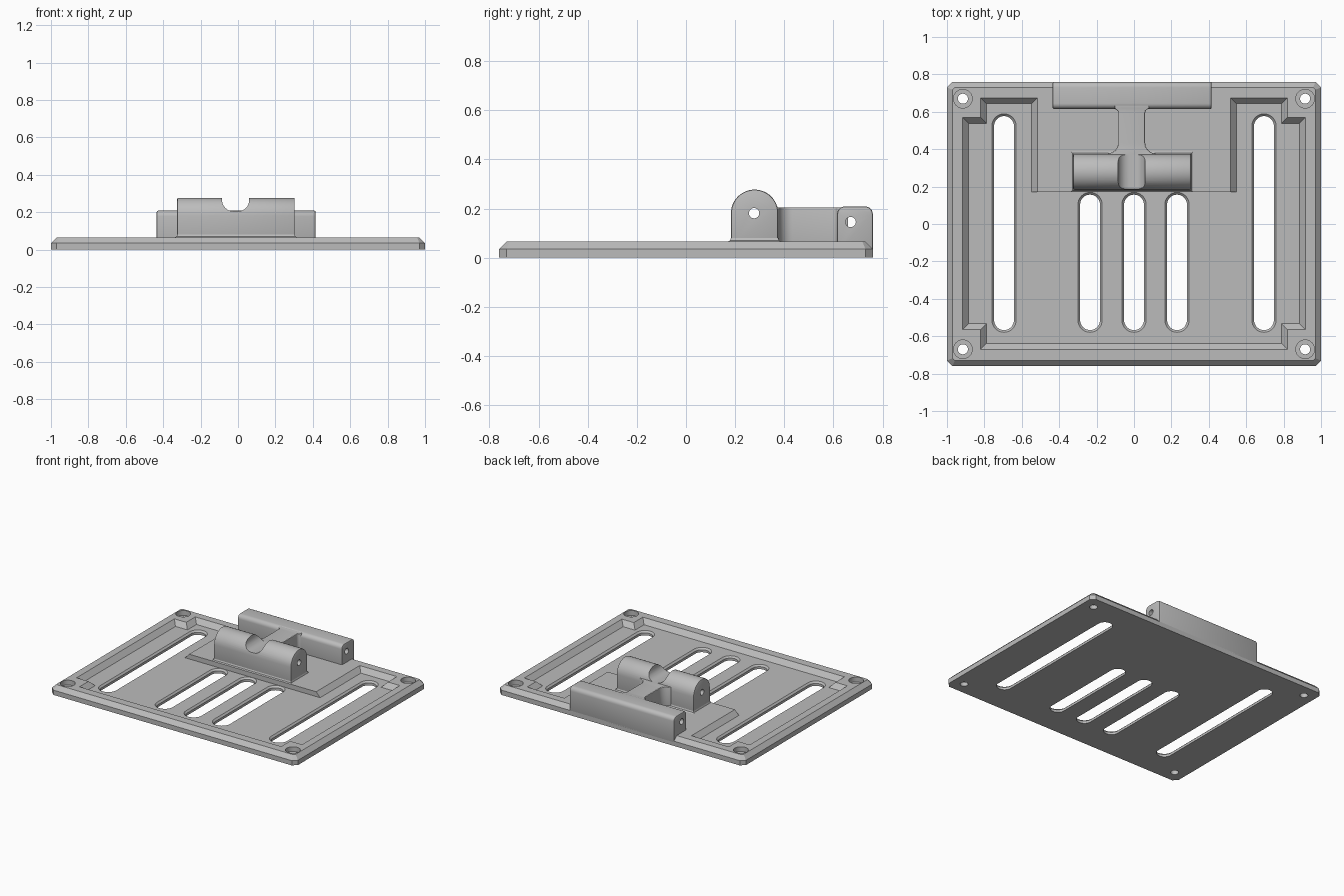
import bpy, bmesh
from math import cos, sin, radians

if "Cube" in bpy.data.objects:
    bpy.data.objects.remove(bpy.data.objects["Cube"])

grey = bpy.data.materials.new("plain grey")
grey.use_nodes = True
COLOR = (0.5, 0.5, 0.5, 1)
grey.diffuse_color = COLOR
grey.node_tree.nodes["Principled BSDF"].inputs["Base Color"].default_value = COLOR

TOP, FLOOR = 0.065, 0.03


def arc(cx, cy, r, a0, a1, n=10):
    angles = [radians(a0 + (a1 - a0) * i / n) for i in range(n + 1)]
    return [(cx + r * cos(a), cy + r * sin(a)) for a in angles]


def loft(name, sections, axis="z"):
    """Skin a closed solid through (profile, position) sections along an axis."""
    place = {"x": lambda p, t: (t, p[0], p[1]),
             "y": lambda p, t: (p[0], t, p[1]),
             "z": lambda p, t: (p[0], p[1], t)}[axis]
    bm = bmesh.new()
    rings = [[bm.verts.new(place(p, t)) for p in prof] for prof, t in sections]
    n = len(rings[0])
    for a, b in zip(rings, rings[1:]):
        for i in range(n):
            j = (i + 1) % n
            bm.faces.new((a[i], a[j], b[j], b[i]))
    bm.faces.new(rings[0][::-1])
    bm.faces.new(rings[-1])
    bmesh.ops.recalc_face_normals(bm, faces=bm.faces)
    mesh = bpy.data.meshes.new(name)
    bm.to_mesh(mesh)
    bm.free()
    mesh.materials.append(grey)
    obj = bpy.data.objects.new(name, mesh)
    bpy.context.collection.objects.link(obj)
    return obj


def prism(name, profile, lo, hi, axis):
    return loft(name, [(profile, lo), (profile, hi)], axis)


def apply(obj, mod):
    bpy.context.view_layer.objects.active = obj
    bpy.ops.object.modifier_apply(modifier=mod.name)


def cut(obj, cutter):
    cutter.hide_render = True
    mod = obj.modifiers.new("cut", "BOOLEAN")
    mod.operation, mod.solver, mod.object = "DIFFERENCE", "EXACT", cutter
    apply(obj, mod)
    bpy.data.objects.remove(cutter)


def round_edges(obj, width, segments=3):
    mod = obj.modifiers.new("round", "BEVEL")
    mod.width, mod.segments = width, segments
    mod.limit_method, mod.angle_limit = "ANGLE", radians(50)
    apply(obj, mod)


def smooth(obj):
    bpy.ops.object.select_all(action="DESELECT")
    obj.select_set(True)
    bpy.context.view_layer.objects.active = obj
    bpy.ops.object.shade_smooth_by_angle(angle=radians(28))


def clipped_rect(hx, hy, c):
    return [(-hx, c - hy), (c - hx, -hy), (hx - c, -hy), (hx, c - hy),
            (hx, hy - c), (hx - c, hy), (c - hx, hy), (-hx, hy - c)]


def slot(x, y0, y1, r):
    return arc(x, y1 - r, r, 0, 180, 16) + arc(x, y0 + r, r, 180, 360, 16)


def mirrored(right, cx=0):
    return right + [(2 * cx - x, y) for x, y in reversed(right)]


# Base plate with a chamfered rim
plate = loft("base_plate", [(clipped_rect(1, 0.76, 0.03), 0),
                            (clipped_rect(1, 0.76, 0.03), 0.035),
                            (clipped_rect(0.97, 0.73, 0.012), TOP)])


# Sloped tray, notched at the corners and around the bracket platform
def tray(d):
    return mirrored([(0.82 - d, d - 0.67), (0.82 - d, d - 0.565), (0.917 - d, d - 0.565),
                     (0.917 - d, 0.57 - d), (0.82 - d, 0.57 - d), (0.82 - d, 0.675 - d),
                     (0.517 + d, 0.675 - d), (0.517 + d, 0.17)])


cut(plate, loft("tray_cutter", [(tray(0.032), FLOOR), (tray(0), TOP), (tray(0), 0.1)]))

# Long slots with a softened upper edge
for x, end in [(-0.695, 0.577), (0.695, 0.577), (-0.235, 0.157), (0, 0.157), (0.23, 0.157)]:
    narrow = slot(x, -0.567, end, 0.053)
    wide = slot(x, -0.579, end + 0.012, 0.065)
    cut(plate, loft("slot_cutter", [(narrow, -0.1), (narrow, FLOOR - 0.012),
                                    (wide, FLOOR), (wide, FLOOR + 0.02)]))

# Counterbored corner screw holes
for x in (-0.915, 0.915):
    for y in (-0.67, 0.67):
        for r, z in ((0.05, FLOOR), (0.027, -0.1)):
            cut(plate, prism("screw_cutter", arc(x, y, r, 0, 345, 23), z, 0.2, "z"))
smooth(plate)

# Rear hinge bar
rear_profile = ([(0.615, 0.02)] + arc(0.645, 0.178, 0.03, 180, 90, 6)
                + arc(0.73, 0.178, 0.03, 90, 0, 6) + [(0.76, 0.02)])
rear_bar = prism("rear_hinge_bar", rear_profile, -0.435, 0.415, "x")
round_edges(rear_bar, 0.007, 2)
cut(rear_bar, prism("bore_cutter", arc(0.67, 0.145, 0.021, 0, 345, 23), -1, 1, "x"))
smooth(rear_bar)

# Front hinge bar with a round top and a saddle across the middle
front_profile = [(0.183, 0.04)] + arc(0.279, 0.181, 0.096, 180, 0, 24) + [(0.375, 0.04)]
front_bar = prism("front_hinge_bar", front_profile, -0.325, 0.303, "x")
round_edges(front_bar, 0.007, 2)
saddle = ([(-0.085, 0.4)] + arc(-0.025, 0.265, 0.06, 180, 270)
          + arc(0, 0.265, 0.06, 270, 360) + [(0.06, 0.4)])
cut(front_bar, prism("saddle_cutter", saddle, 0.1, 0.5, "y"))
cut(front_bar, prism("bore_cutter", arc(0.277, 0.181, 0.021, 0, 345, 23), -1, 1, "x"))
smooth(front_bar)


# Flared foot under the front bar
def foot_outline(d):
    return [(-0.325 - d, 0.183 - d), (0.303 + d, 0.183 - d),
            (0.303 + d, 0.375 + d), (-0.325 - d, 0.375 + d)]


foot = loft("front_bar_foot", [(foot_outline(0.013), 0.05), (foot_outline(0.013), TOP),
                               (foot_outline(0.004), 0.07), (foot_outline(0), 0.08)])
smooth(foot)

# Spine joining the bars, flared where it meets each one
CX, EDGE, R = -0.0125, 0.06, 0.055
side = ([(EDGE + R, 0.3)] + arc(EDGE + R, 0.378 + R, R, 270, 180)
        + arc(EDGE + 0.02, 0.595, 0.02, 180, 90, 6) + [(EDGE + 0.02, 0.66)])
spine = prism("spine", mirrored(side, CX), 0.03, 0.205, "z")
round_edges(spine, 0.018)
smooth(spine)
